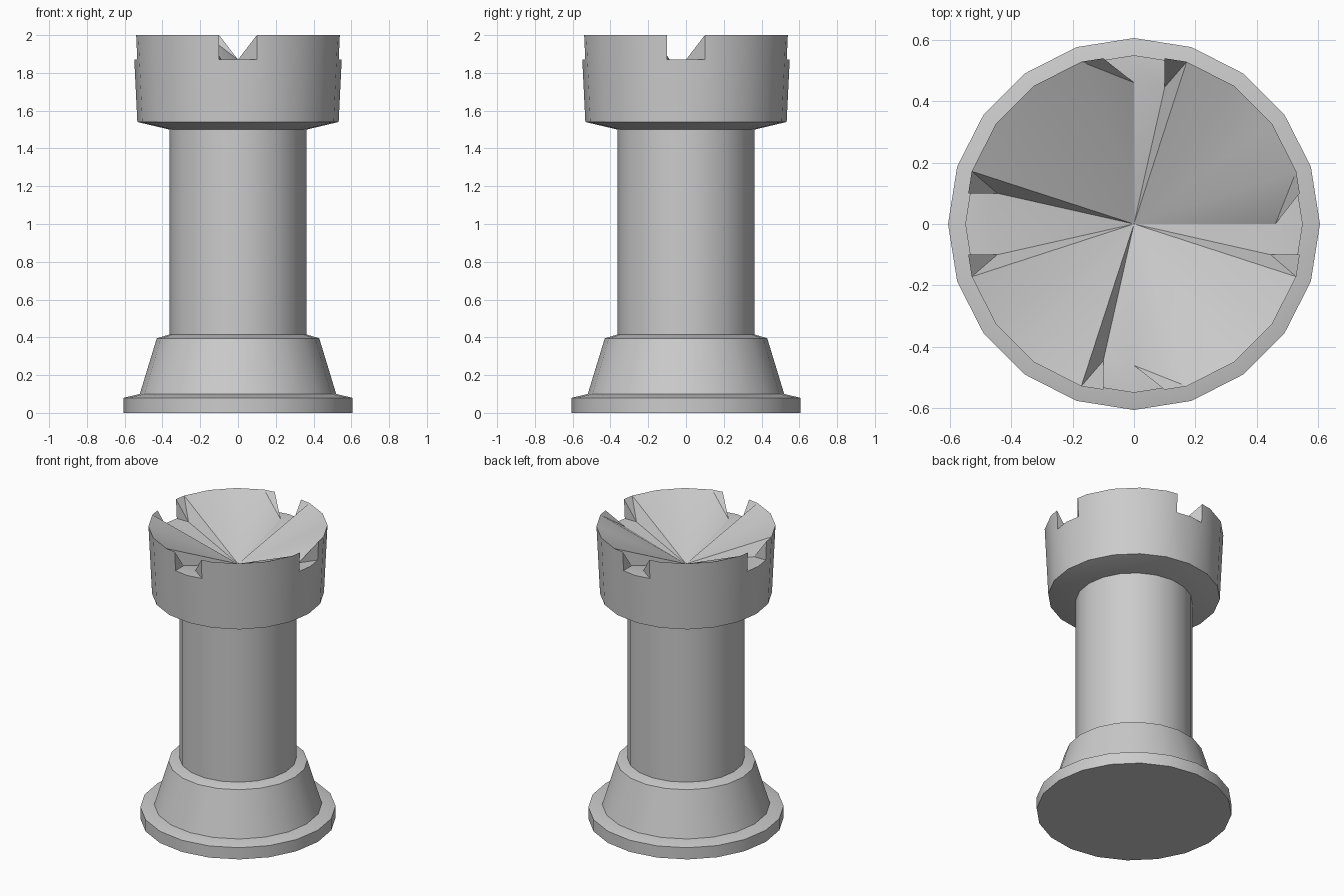
import bpy, bmesh
from math import sin, cos, pi, radians
from mathutils import Vector, Matrix

if "Cube" in bpy.data.objects:
    bpy.data.objects.remove(bpy.data.objects["Cube"])

SIDES = 20
STEP = 2 * pi / SIDES

# One grey for the whole piece
grey = bpy.data.materials.new("plain_grey")
grey.use_nodes = True
grey.diffuse_color = (0.6, 0.6, 0.6, 1)
grey.node_tree.nodes["Principled BSDF"].inputs["Base Color"].default_value = grey.diffuse_color


def ring_point(radius, z, index):
    return Vector((radius * cos(index * STEP), radius * sin(index * STEP), z))


def finish(bm, name):
    bmesh.ops.remove_doubles(bm, verts=bm.verts, dist=0.0005)
    bmesh.ops.recalc_face_normals(bm, faces=bm.faces)
    mesh = bpy.data.meshes.new(name)
    bm.to_mesh(mesh)
    bm.free()
    mesh.materials.append(grey)
    obj = bpy.data.objects.new(name, mesh)
    bpy.context.collection.objects.link(obj)
    bpy.ops.object.select_all(action="DESELECT")
    obj.select_set(True)
    bpy.context.view_layer.objects.active = obj
    bpy.ops.object.shade_smooth_by_angle(angle=radians(30))


def add_face(bm, *points):
    bm.faces.new([bm.verts.new(p) for p in points])


def add_lathe(bm, profile):
    for (r1, z1), (r2, z2) in zip(profile, profile[1:]):
        for i in range(SIDES):
            add_face(bm, ring_point(r1, z1, i), ring_point(r1, z1, i + 1),
                     ring_point(r2, z2, i + 1), ring_point(r2, z2, i))


def add_cap(bm, radius, z):
    add_face(bm, *[ring_point(radius, z, i) for i in range(SIDES)])


def turned_part(name, profile):
    bm = bmesh.new()
    add_lathe(bm, profile)
    add_cap(bm, *profile[0])
    add_cap(bm, *profile[-1])
    finish(bm, name)


# Foot, sloped pedestal and shaft
turned_part("base", [(0.605, 0), (0.605, 0.08), (0.52, 0.10)])
turned_part("pedestal", [(0.52, 0.10), (0.43, 0.395), (0.363, 0.415)])
turned_part("column", [(0.363, 0.415), (0.363, 1.5)])

# Head: flared wall, funnel top and four notches
LOW, FLOOR, TOP = 1.54, 1.87, 2.0
R_LOW, R_FLOOR, R_TOP = 0.533, 0.549, 0.555
HALF = 0.1
centre = Vector((0, 0, 1.74))


def on_wall(radius, z, side):
    # Point on the flat wall segment beside a notch centre
    a, b = ring_point(radius, z, 0), ring_point(radius, z, side)
    return a.lerp(b, HALF / abs(b.y))


def add_notch_half(bm, turn, side, pinched):
    low_mid, low = ring_point(R_LOW, LOW, 0), ring_point(R_LOW, LOW, side)
    rim = ring_point(R_TOP, TOP, side)
    lip = on_wall(R_TOP, TOP, side)
    sill = on_wall(R_FLOOR, FLOOR, side)
    sill_mid = ring_point(R_FLOOR, FLOOR, 0)
    inner_mid = Vector((0.46, 0, FLOOR))
    inner = Vector((0.445, side * HALF, FLOOR))
    faces = [(low_mid, low, sill, sill_mid), (low, rim, lip, sill)]
    if pinched:
        faces += [(sill_mid, sill, inner_mid), (sill, lip, inner_mid),
                  (lip, rim, inner_mid), (centre, rim, inner_mid)]
    else:
        faces += [(sill_mid, sill, inner, inner_mid), (sill, lip, inner),
                  (lip, rim, inner), (centre, rim, inner), (centre, inner, inner_mid)]
    for points in faces:
        add_face(bm, *[turn @ p for p in points])


bm = bmesh.new()
add_lathe(bm, [(0.363, 1.5), (R_LOW, LOW)])
add_cap(bm, 0.363, 1.5)
quarter = SIDES // 4
for k in range(4):
    turn = Matrix.Rotation(k * pi / 2, 3, "Z")
    add_notch_half(bm, turn, 1, k != 2)
    add_notch_half(bm, turn, -1, False)
    # Solid merlon segments between the notches
    for i in range(k * quarter + 1, (k + 1) * quarter - 1):
        a, b = ring_point(R_TOP, TOP, i), ring_point(R_TOP, TOP, i + 1)
        add_face(bm, ring_point(R_LOW, LOW, i), ring_point(R_LOW, LOW, i + 1), b, a)
        add_face(bm, a, b, centre)
finish(bm, "battlement_head")
